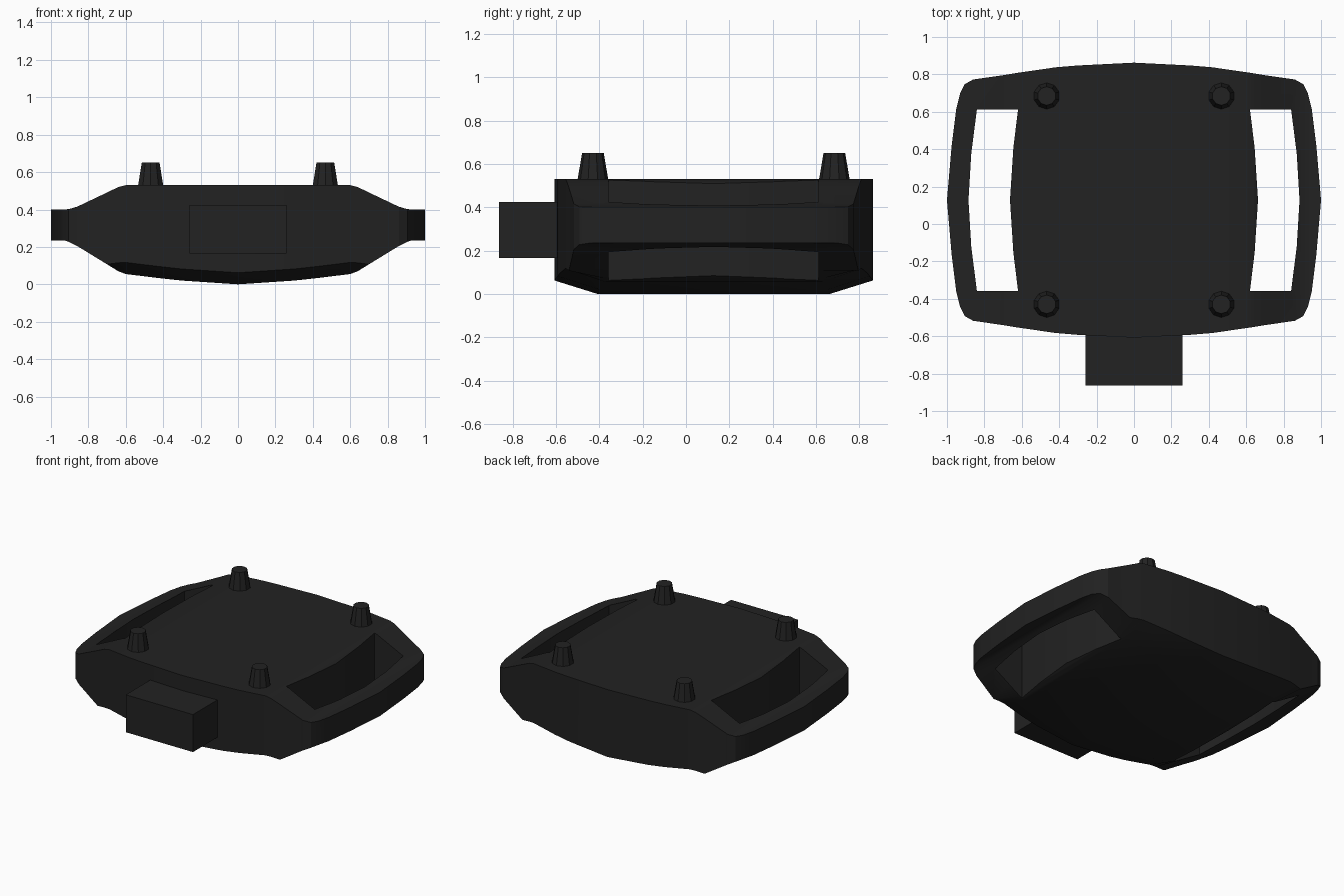
import bpy, bmesh, math

if "Cube" in bpy.data.objects:
    bpy.data.objects.remove(bpy.data.objects["Cube"], do_unlink=True)

CY = 0.1275  # depth centre of the body

charcoal = bpy.data.materials.new("charcoal")
charcoal.use_nodes = True
color = (0.016, 0.016, 0.016, 1)
charcoal.diffuse_color = color
charcoal.node_tree.nodes["Principled BSDF"].inputs["Base Color"].default_value = color


def finish(name, bm):
    bmesh.ops.recalc_face_normals(bm, faces=bm.faces)
    mesh = bpy.data.meshes.new(name)
    bm.to_mesh(mesh)
    bm.free()
    mesh.materials.append(charcoal)
    obj = bpy.data.objects.new(name, mesh)
    bpy.context.scene.collection.objects.link(obj)
    return obj


# Body: cross-sections lofted along x (x, half depth, bottom, top, underside chamfer)
half = [
    (0, .735, 0, .53, .062), (.3, .72, .02, .53, .062), (.42, .71, .033, .53, .062),
    (.6, .684, .055, .53, .062), (.64, .678, .07, .52, .045), (.70, .668, .107, .491, 0),
    (.86, .645, .205, .415, 0), (.905, .62, .227, .402, 0), (.93, .57, .235, .40, 0),
    (.95, .49, .235, .40, 0), (.975, .29, .235, .40, 0), (1, 0, .235, .40, 0),
]
stations = [(-s[0], *s[1:]) for s in reversed(half[1:])] + half
bm = bmesh.new()
rings = []
for x, d, low, top, cut in stations:
    inner = d * 0.73
    ring = [(-d, top), (d, top), (d, low + cut), (inner, low), (-inner, low), (-d, low + cut)]
    rings.append([bm.verts.new((x, CY + y, z)) for y, z in ring])
for a, b in zip(rings, rings[1:]):
    for i in range(6):
        j = (i + 1) % 6
        bm.faces.new((a[i], a[j], b[j], b[i]))
bmesh.ops.remove_doubles(bm, verts=bm.verts, dist=0.0005)
body = finish("body", bm)

# Handle slots cut through both sides
inner_edge = [(.62, -.485), (.645, -.28), (.663, 0), (.645, .28), (.62, .485)]
outer_edge = [(.84, .485), (.87, .25), (.885, 0), (.87, -.25), (.84, -.485)]
for side, label in ((1, "left"), (-1, "right")):
    bm = bmesh.new()
    face = bm.faces.new([bm.verts.new((side * x, CY + y, -0.2)) for x, y in inner_edge + outer_edge])
    new = bmesh.ops.extrude_face_region(bm, geom=[face])["geom"]
    bmesh.ops.translate(bm, vec=(0, 0, 1), verts=[v for v in new if isinstance(v, bmesh.types.BMVert)])
    cutter = finish(label + "_slot_cutter", bm)
    cutter.hide_render = True
    mod = body.modifiers.new(label + "_slot", "BOOLEAN")
    mod.operation = "DIFFERENCE"
    mod.solver = "EXACT"
    mod.object = cutter
    bpy.ops.object.select_all(action="DESELECT")
    bpy.context.view_layer.objects.active = body
    body.select_set(True)
    bpy.ops.object.modifier_apply(modifier=mod.name)
    bpy.data.objects.remove(cutter, do_unlink=True)
bpy.ops.object.shade_smooth_by_angle(angle=math.radians(20))

# Connector block on the front
bm = bmesh.new()
bmesh.ops.create_cube(bm, size=1)
bmesh.ops.scale(bm, vec=(0.516, 0.30, 0.26), verts=bm.verts)
bmesh.ops.translate(bm, vec=(0, -0.7125, 0.295), verts=bm.verts)
finish("front_connector", bm)

# Tapered pegs on the top
for sx, side in ((1, "left"), (-1, "right")):
    for sy, end in ((1, "back"), (-1, "front")):
        bm = bmesh.new()
        bmesh.ops.create_cone(bm, cap_ends=True, segments=10, radius1=0.072, radius2=0.05, depth=0.13)
        bmesh.ops.translate(bm, vec=(sx * 0.467, CY + sy * 0.557, 0.585), verts=bm.verts)
        finish(f"{end}_{side}_peg", bm)
